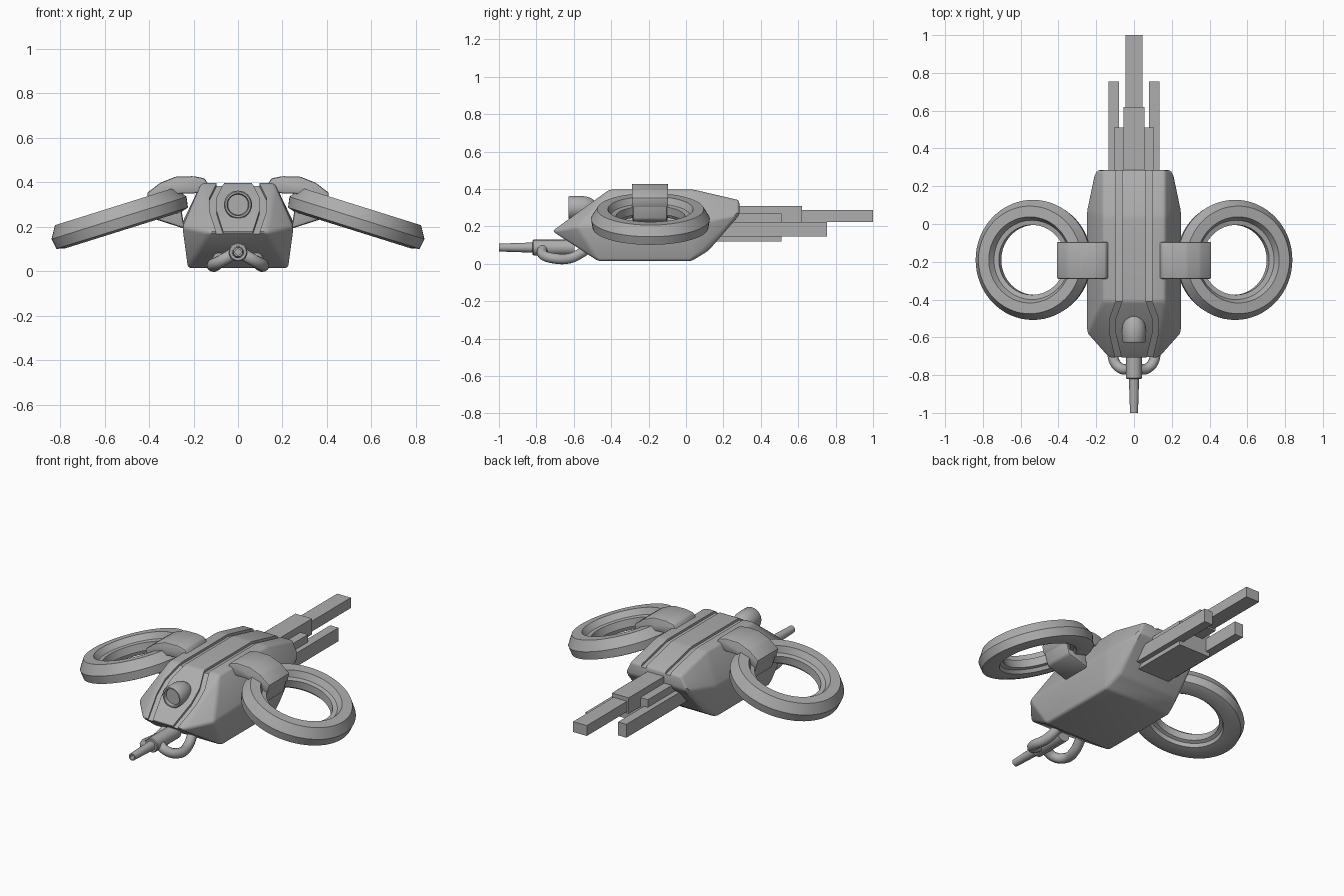
import bpy, bmesh, math
from mathutils import Matrix, Vector

cube = bpy.data.objects.get("Cube")
if cube:
    bpy.data.objects.remove(cube, do_unlink=True)

grey = bpy.data.materials.new("plain grey")
grey.use_nodes = True
colour = (0.42, 0.42, 0.42, 1)
grey.diffuse_color = colour
grey.node_tree.nodes["Principled BSDF"].inputs["Base Color"].default_value = colour


def finish(name, bm, bevel=0, segments=2):
    """Optionally round the edges, then turn a bmesh into an object."""
    bmesh.ops.recalc_face_normals(bm, faces=bm.faces)
    if bevel:
        bmesh.ops.bevel(bm, geom=bm.edges[:], offset=bevel, segments=segments,
                        profile=0.5, affect='EDGES', clamp_overlap=True)
    mesh = bpy.data.meshes.new(name)
    bm.to_mesh(mesh)
    bm.free()
    mesh.materials.append(grey)
    obj = bpy.data.objects.new(name, mesh)
    bpy.context.collection.objects.link(obj)
    return obj


def smooth(obj, angle=32):
    bpy.ops.object.select_all(action='DESELECT')
    obj.select_set(True)
    bpy.context.view_layer.objects.active = obj
    bpy.ops.object.shade_smooth_by_angle(angle=math.radians(angle))


def box(name, x0, x1, y0, y1, z0, z1):
    bm = bmesh.new()
    centre = Vector((x0 + x1, y0 + y1, z0 + z1)) / 2
    size = Matrix.Diagonal((x1 - x0, y1 - y0, z1 - z0, 1))
    bmesh.ops.create_cube(bm, size=1, matrix=Matrix.Translation(centre) @ size)
    return finish(name, bm)


def loft(bm, loops, closed=False):
    """Skin equal loops of points; cap the ends unless closed."""
    rings = [[bm.verts.new(p) for p in loop] for loop in loops]
    n = len(rings[0])
    pairs = list(zip(rings, rings[1:])) + ([(rings[-1], rings[0])] if closed else [])
    for a, b in pairs:
        for i in range(n):
            j = (i + 1) % n
            bm.faces.new((a[i], a[j], b[j], b[i]))
    if not closed:
        bm.faces.new(rings[0][::-1])
        bm.faces.new(rings[-1])


def lathe(name, profile, matrix, steps, closed=False):
    """Revolve (radius, height) points around the local z axis."""
    bm = bmesh.new()
    turns = [2 * math.pi * i / steps for i in range(steps)]
    loft(bm, [[(r * math.cos(a), r * math.sin(a), h) for a in turns]
              for r, h in profile], closed)
    bm.transform(matrix)
    obj = finish(name, bm)
    smooth(obj)
    return obj


def slab(name, outline, y0, y1, side, bevel):
    """Extrude an (x, z) outline along y."""
    bm = bmesh.new()
    loft(bm, [[(side * x, y, z) for x, z in outline] for y in (y0, y1)])
    obj = finish(name, bm, bevel)
    smooth(obj)
    return obj


# Faceted hull with rounded edges
corners = [(.13, -.715, .175), (.165, -.41, .397), (.165, .04, .397),
           (.25, -.58, .2), (.25, .07, .22), (.225, -.47, .015),
           (.225, .03, .015), (.205, .285, .26), (.165, .285, .34), (.2, .12, .07)]
bm = bmesh.new()
for x, y, z in corners:
    for s in (-1, 1):
        bm.verts.new((s * x, y, z))
bmesh.ops.convex_hull(bm, input=bm.verts[:])
bmesh.ops.dissolve_limit(bm, angle_limit=math.radians(4), verts=bm.verts[:], edges=bm.edges[:])
hull = finish("hull", bm, .018, 3)


# Grooves that follow the top of the hull
def top_height(y):
    if y < -.41:
        return .397 + (y + .41) * .222 / .305
    return .397 - max(0, y - .04) * .057 / .245


path = [(.08, .32), (.08, .04), (.08, -.41), (.113, -.50), (.113, -.58), (.075, -.74)]
for s in (-1, 1):
    bm = bmesh.new()
    loft(bm, [[(s * (x + dx), y, z)
               for dx, z in ((-.016, top_height(y) - .014), (.016, top_height(y) - .014),
                             (.016, .5), (-.016, .5))] for x, y in path])
    cutter = finish("groove_cutter", bm)
    cutter.hide_render = True
    bpy.context.view_layer.objects.active = hull
    cut = hull.modifiers.new("groove", 'BOOLEAN')
    cut.operation = 'DIFFERENCE'
    cut.solver = 'EXACT'
    cut.object = cutter
    bpy.ops.object.modifier_apply(modifier=cut.name)
    bpy.data.objects.remove(cutter, do_unlink=True)
smooth(hull)

# Lamp and gun point forward: local z becomes -y
forward = Matrix.Rotation(math.radians(90), 4, 'X')
dome = [(.063 * math.cos(a), -.09 * math.sin(a))
        for a in (math.radians(d) for d in range(85, -1, -17))]
lamp = dome + [(.063, .06), (.058, .068), (.05, .068), (.046, .05)]
lathe("lamp", lamp, Matrix.Translation((0, -.56, .3)) @ forward, 32)
gun = [(.042, -.1), (.042, .12), (.038, .125), (.027, .125),
       (.021, .305), (.013, .305), (.013, .27)]
lathe("gun", gun, Matrix.Translation((0, -.695, .087)) @ forward, 20)

for s, side in ((1, "left"), (-1, "right")):
    # Feed hose looping from the gun into the hull
    curve = bpy.data.curves.new(side + "_hose", 'CURVE')
    curve.dimensions = '3D'
    curve.bevel_depth = .028
    curve.bevel_resolution = 3
    curve.resolution_u = 6
    curve.use_fill_caps = True
    points = [(.01, -.765, .085), (.07, -.765, .05), (.11, -.71, .03), (.1, -.62, .03), (.08, -.54, .07)]
    spline = curve.splines.new('BEZIER')
    spline.bezier_points.add(len(points) - 1)
    for p, (x, y, z) in zip(spline.bezier_points, points):
        p.co = (s * x, y, z)
        p.handle_left_type = p.handle_right_type = 'AUTO'
    curve.materials.append(grey)
    hose = bpy.data.objects.new(side + "_hose", curve)
    bpy.context.collection.objects.link(hose)

    # Tilted ring with a stepped inner wall
    section = [(.285, .055), (.318, .0), (.31, -.048), (.275, -.058), (.215, -.055),
               (.205, -.035), (.185, -.03), (.185, .015), (.21, .02), (.228, .055)]
    tilt = Matrix.Translation((s * .535, -.19, .24)) @ Matrix.Rotation(s * math.radians(17.4), 4, 'Y')
    lathe(side + "_ring", section, tilt, 64, True)

    # Arched arm and the block that grips the ring
    arm = [(.12, .37), (.15, .418), (.2, .428), (.28, .426), (.35, .398), (.41, .352),
           (.395, .3), (.33, .33), (.26, .35), (.2, .35)]
    slab(side + "_arm", arm, -.29, -.095, s, .008)
    grip = [(.27, .37), (.34, .385), (.405, .345), (.375, .235), (.24, .192)]
    slab(side + "_grip", grip, -.285, -.1, s, .012)

    # Outer tail bar
    xs = sorted((s * .08, s * .135))
    box(side + "_tail_bar", *xs, .1, .755, .145, .225)

# Central tail boom
box("tail_boom", -.045, .045, .2, 1, .225, .287)
box("tail_sleeve", -.055, .055, .2, .62, .215, .31)
box("tail_block", -.105, .105, .05, .51, .12, .27)
